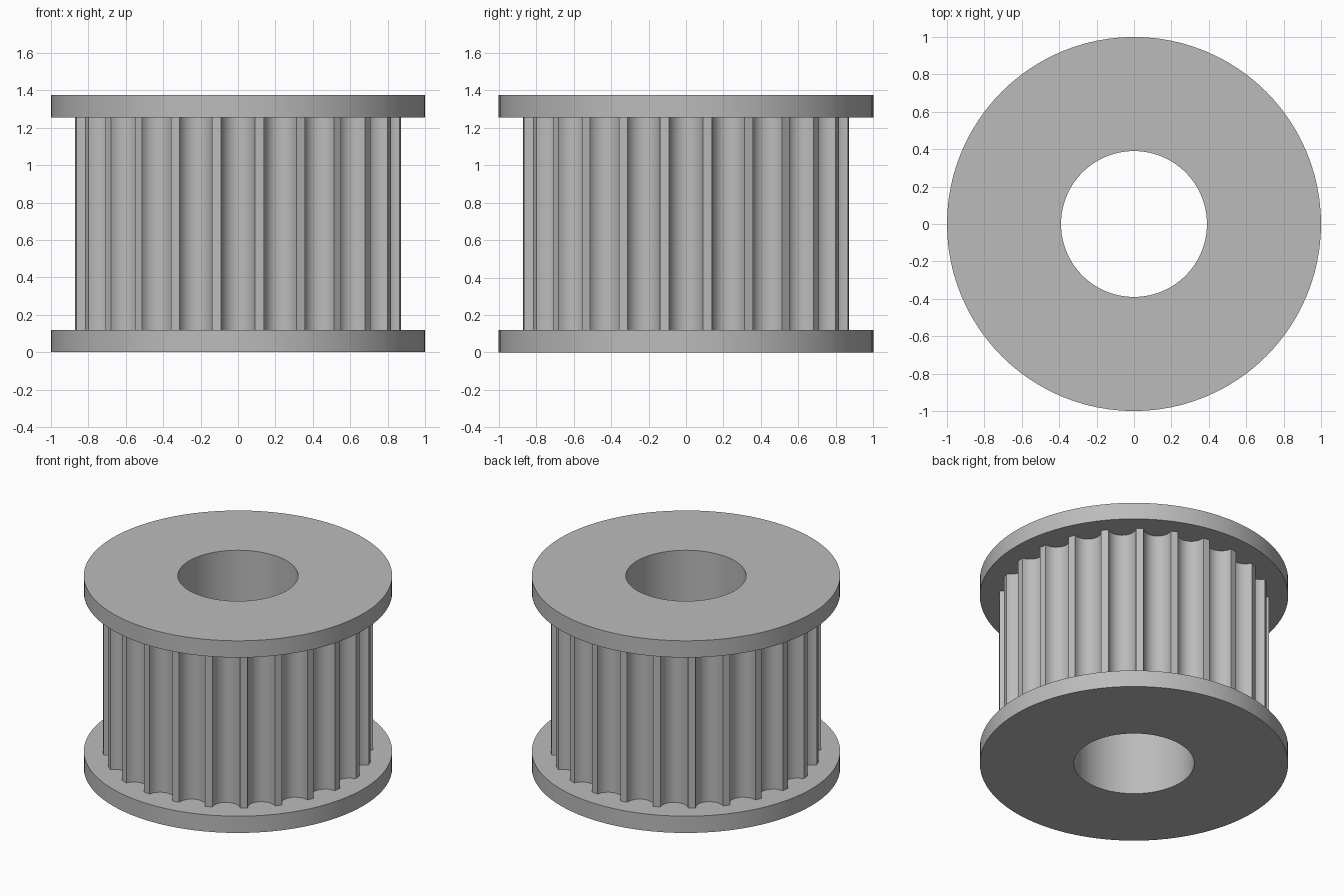
import bpy
import bmesh
import math

cube = bpy.data.objects.get("Cube")
if cube:
    bpy.data.objects.remove(cube, do_unlink=True)

FLANGE_RADIUS, BORE_RADIUS, LAND_RADIUS = 1.0, 0.39, 0.875
HEIGHT, FLANGE_HEIGHT = 1.375, 0.12
TEETH, GROOVE_STEPS, GROOVE_DEPTH = 24, 11, 0.085
GROOVE_HALF_ANGLE = math.radians(5.9)

grey = bpy.data.materials.new("metal grey")
grey.use_nodes = True
colour = (0.5, 0.5, 0.5, 1)
grey.diffuse_color = colour
grey.node_tree.nodes["Principled BSDF"].inputs["Base Color"].default_value = colour


def circle(radius, count):
    return [(radius, math.tau * i / count) for i in range(count)]


def toothed_outline():
    """Polar points: rounded grooves separated by narrow flat lands."""
    points = []
    for tooth in range(TEETH):
        centre = math.tau * tooth / TEETH
        for step in range(GROOVE_STEPS + 1):
            phi = math.pi * step / GROOVE_STEPS
            points.append((LAND_RADIUS - GROOVE_DEPTH * math.sin(phi),
                           centre - GROOVE_HALF_ANGLE * math.cos(phi)))
    return points


def bored_solid(name, outline, z0, z1):
    """Closed prism of the outline with a round bore through it."""
    bm = bmesh.new()
    bore = [(BORE_RADIUS, angle) for _, angle in outline]
    loops = []
    for points, z in ((outline, z0), (outline, z1), (bore, z1), (bore, z0)):
        loops.append([bm.verts.new((r * math.cos(a), r * math.sin(a), z))
                      for r, a in points])
    count = len(outline)
    for k, loop in enumerate(loops):
        other = loops[(k + 1) % len(loops)]
        for i in range(count):
            j = (i + 1) % count
            bm.faces.new((loop[i], loop[j], other[j], other[i]))
    bmesh.ops.recalc_face_normals(bm, faces=bm.faces)
    mesh = bpy.data.meshes.new(name)
    bm.to_mesh(mesh)
    bm.free()
    mesh.materials.append(grey)
    obj = bpy.data.objects.new(name, mesh)
    bpy.context.collection.objects.link(obj)
    bpy.ops.object.select_all(action='DESELECT')
    obj.select_set(True)
    bpy.context.view_layer.objects.active = obj
    bpy.ops.object.shade_smooth_by_angle(angle=math.radians(35))
    return obj


# Flanges and toothed drum
rim = circle(FLANGE_RADIUS, 96)
bored_solid("bottom_flange", rim, 0, FLANGE_HEIGHT)
bored_solid("toothed_drum", toothed_outline(), FLANGE_HEIGHT, HEIGHT - FLANGE_HEIGHT)
bored_solid("top_flange", rim, HEIGHT - FLANGE_HEIGHT, HEIGHT)
